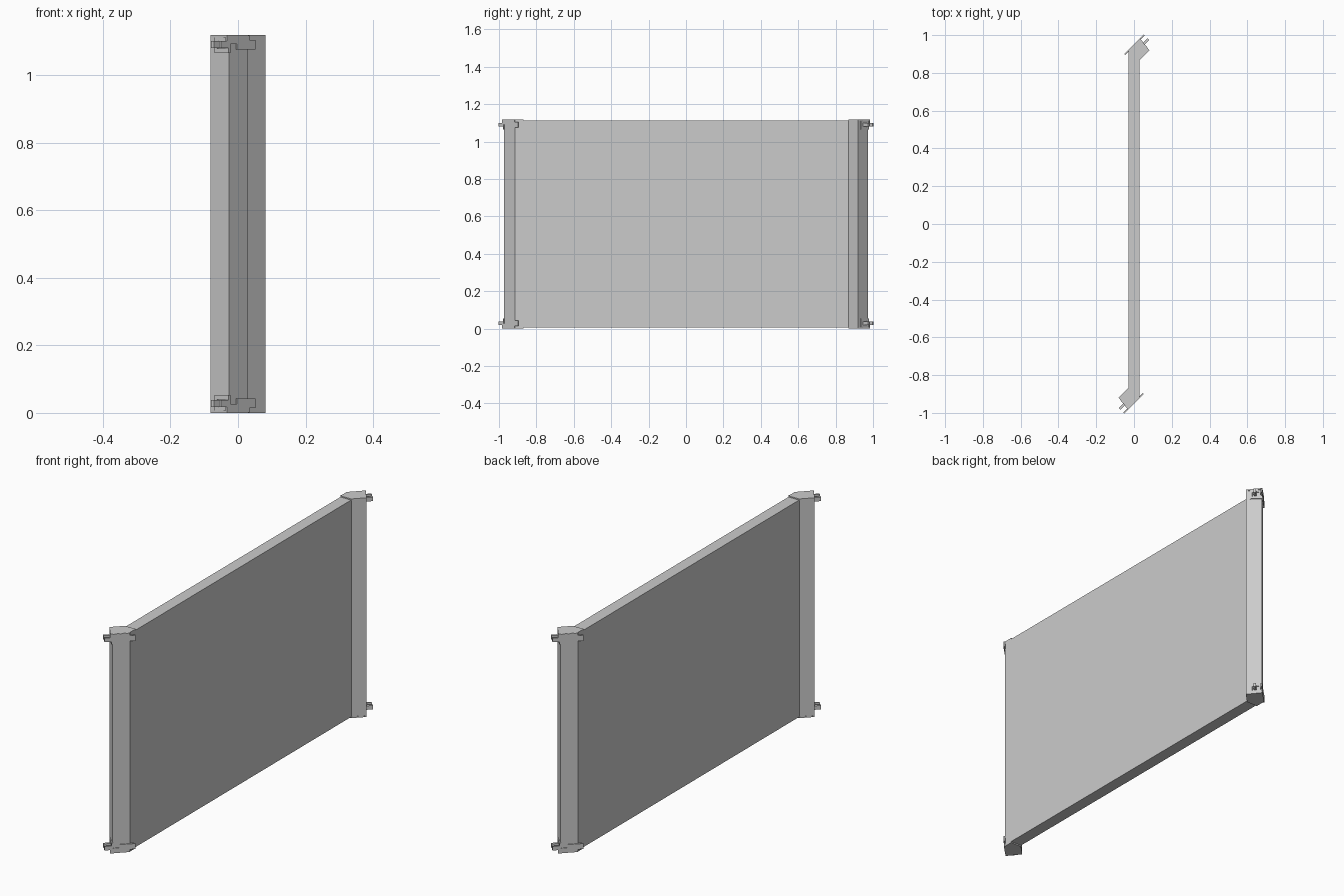
import bpy, bmesh, math
from mathutils import Matrix, Vector

if "Cube" in bpy.data.objects:
    bpy.data.objects.remove(bpy.data.objects["Cube"])

H = 1.118                      # overall height
CORNER = Vector((-0.027, -0.973))  # outer corner of the front post
R = math.sqrt(0.5)
ALONG = Vector((R, R))         # along the outer angled face
INWARD = Vector((-R, R))       # from that face into the post


def prism(bm, pts, z0, z1):
    """Extrude a flat outline between two heights."""
    f = bm.faces.new([bm.verts.new((p[0], p[1], z0)) for p in pts])
    ext = bmesh.ops.extrude_face_region(bm, geom=[f])
    for v in ext["geom"]:
        if isinstance(v, bmesh.types.BMVert):
            v.co.z = z1


def finish(bm, name):
    bmesh.ops.recalc_face_normals(bm, faces=bm.faces)
    me = bpy.data.meshes.new(name)
    bm.to_mesh(me)
    bm.free()
    ob = bpy.data.objects.new(name, me)
    bpy.context.collection.objects.link(ob)


def block(bm, s0, s1, d0, d1, z0, z1):
    """Block in the 45 degree frame of the post; heights are below the top."""
    pts = [CORNER + ALONG * s + INWARD * d
           for s, d in ((s0, d0), (s1, d0), (s1, d1), (s0, d1))]
    prism(bm, pts, H - z0, H - z1)


# Wall panel with angled end posts, symmetric about the vertical axis
half = [(-0.03, -0.87), (-0.081, -0.92), tuple(CORNER), (0.03, -0.915)]
bm = bmesh.new()
prism(bm, half + [(-x, -y) for x, y in half], 0.006, H - 0.006)
finish(bm, "wall_panel")

# Corner clips: one at the top and bottom of each end
for end, turn in (("front", 0), ("back", math.pi)):
    for level in ("top", "bottom"):
        bm = bmesh.new()
        # thin cap over the post
        cap = [(-0.03, -0.868), (-0.0815, -0.92), (-0.033, -0.981),
               (-0.027, -0.977), (0.03, -0.919), (0.03, -0.868)]
        prism(bm, cap, H - 0.007, H)
        # strap on the angled face, with a deeper tab at its inner end
        block(bm, -0.012, 0.082, -0.004, 0.003, 0.001, 0.026)
        block(bm, 0.03, 0.108, -0.004, 0.003, 0.014, 0.042)
        # hook plate on the connecting face
        block(bm, -0.005, 0.002, -0.004, 0.056, 0.004, 0.018)
        block(bm, -0.005, 0.002, -0.004, 0.012, 0.018, 0.053)
        block(bm, -0.005, 0.002, 0.045, 0.056, 0.018, 0.053)
        block(bm, -0.005, 0.002, 0.012, 0.045, 0.040, 0.053)
        # two connecting prongs
        block(bm, -0.038, 0.0, -0.004, 0.004, 0.018, 0.038)
        block(bm, -0.038, 0.0, 0.025, 0.037, 0.018, 0.038)
        if level == "bottom":
            for v in bm.verts:
                v.co.z = H - v.co.z
        bm.transform(Matrix.Rotation(turn, 4, 'Z'))
        finish(bm, f"{end}_{level}_clip")
